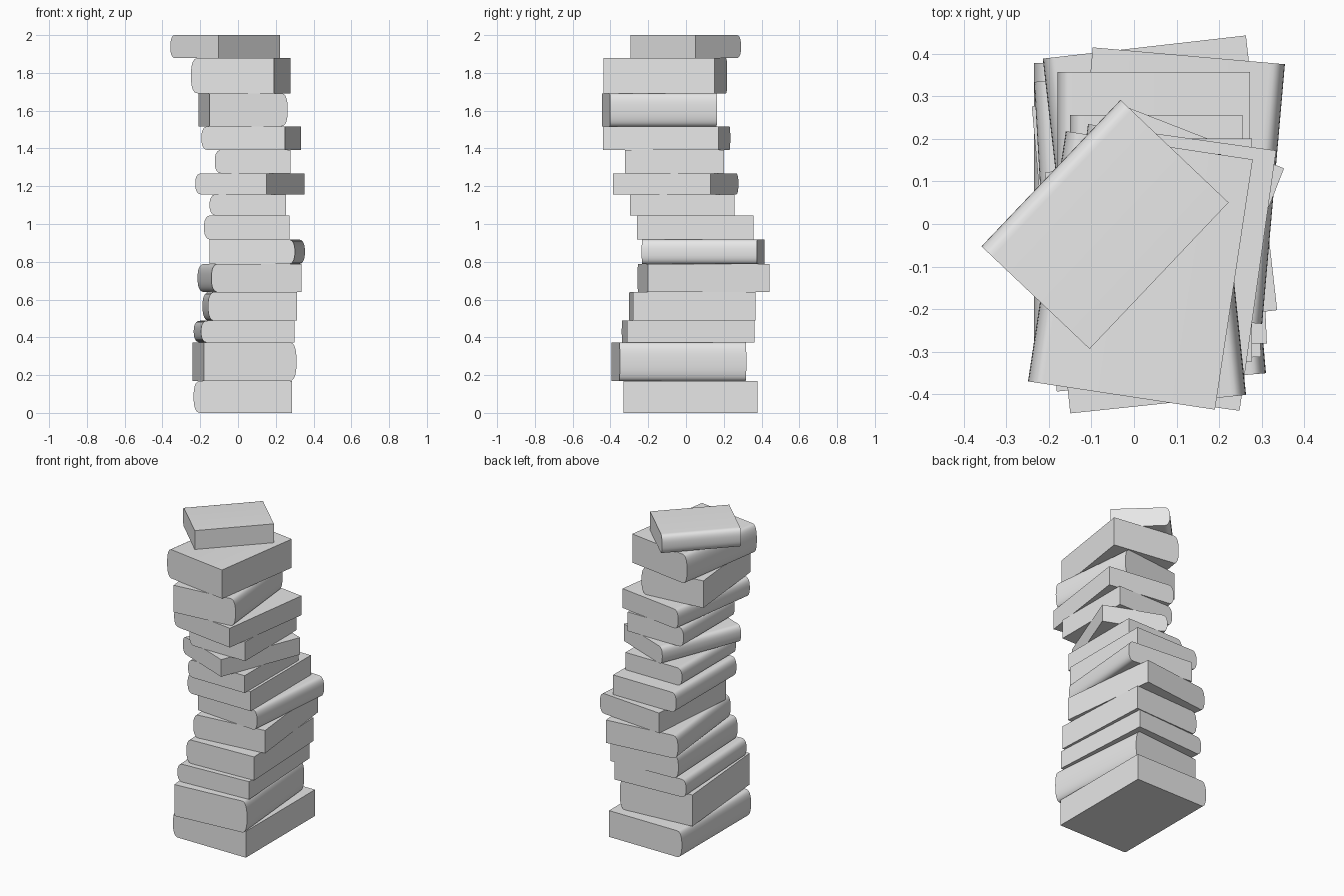
import bpy
import bmesh
import math
from mathutils import Matrix

cube = bpy.data.objects.get("Cube")
if cube:
    bpy.data.objects.remove(cube, do_unlink=True)

# Single plain colour for the whole stack
grey = bpy.data.materials.new("plain_grey")
grey.use_nodes = True
grey.diffuse_color = (0.8, 0.8, 0.8, 1)
grey.node_tree.nodes["Principled BSDF"].inputs["Base Color"].default_value = (0.8, 0.8, 0.8, 1)

SPINE_DEPTH = 0.036
SPINE_STEPS = 16
LEFT, RIGHT = -1, 1


def cover_profile(width, height, side):
    """Book cross-section: square page edge and a softly rounded spine."""
    half = width / 2
    points = [(-side * half, height / 2), (-side * half, -height / 2)]
    for i in range(SPINE_STEPS + 1):
        a = math.pi * (i / SPINE_STEPS - 0.5)
        out = abs(math.cos(a)) ** 0.8
        up = math.copysign(abs(math.sin(a)) ** 0.8, a)
        points.append((side * (half - SPINE_DEPTH * (1 - out)), up * height / 2))
    return points


def add_book(name, x, y, z, width, depth, height, angle, side):
    """Extrude the cross-section along the length of the spine."""
    bm = bmesh.new()
    ring = [bm.verts.new((px, -depth / 2, pz)) for px, pz in cover_profile(width, height, side)]
    end = bm.faces.new(ring)
    sweep = bmesh.ops.extrude_face_region(bm, geom=[end], use_keep_orig=True)
    moved = [v for v in sweep["geom"] if isinstance(v, bmesh.types.BMVert)]
    bmesh.ops.translate(bm, verts=moved, vec=(0, depth, 0))
    bmesh.ops.recalc_face_normals(bm, faces=bm.faces)
    # Smooth spine, crisp page and cover edges
    for face in bm.faces:
        face.smooth = True
    for edge in bm.edges:
        edge.smooth = edge.calc_face_angle(math.pi) < math.radians(35)
    mesh = bpy.data.meshes.new(name)
    bm.to_mesh(mesh)
    bm.free()
    mesh.materials.append(grey)
    book = bpy.data.objects.new(name, mesh)
    book.matrix_world = Matrix.Translation((x, y, z)) @ Matrix.Rotation(math.radians(angle), 4, "Z")
    bpy.context.collection.objects.link(book)


# Bottom to top: top height, centre x, centre y, width, depth, turn, spine side
books = [
    (0.17, 0.026, 0.024, 0.522, 0.708, 0, LEFT),
    (0.373, 0.035, -0.037, 0.493, 0.672, 5, RIGHT),
    (0.488, 0.032, 0.011, 0.495, 0.675, 3.3, LEFT),
    (0.64, 0.062, 0.033, 0.471, 0.648, 2.6, LEFT),
    (0.788, 0.061, 0.093, 0.48, 0.649, 6.5, LEFT),
    (0.918, 0.102, 0.09, 0.453, 0.612, -5, RIGHT),
    (1.045, 0.046, 0.049, 0.452, 0.616, 0, LEFT),
    (1.157, 0.052, -0.02, 0.405, 0.552, 0, LEFT),
    (1.268, 0.063, -0.055, 0.404, 0.556, -21.3, LEFT),
    (1.392, 0.077, -0.061, 0.4, 0.524, 0, LEFT),
    (1.517, 0.07, -0.102, 0.446, 0.617, -8, LEFT),
    (1.692, 0.027, -0.14, 0.415, 0.569, 6, RIGHT),
    (1.878, 0.015, -0.109, 0.444, 0.594, -8.6, LEFT),
    (2.0, -0.068, -0.001, 0.35, 0.474, -43.5, LEFT),
]

base = 0
for number, (top, x, y, width, depth, turn, side) in enumerate(books, 1):
    add_book(f"book_{number}", x, y, (base + top) / 2, width, depth, top - base, turn, side)
    base = top
